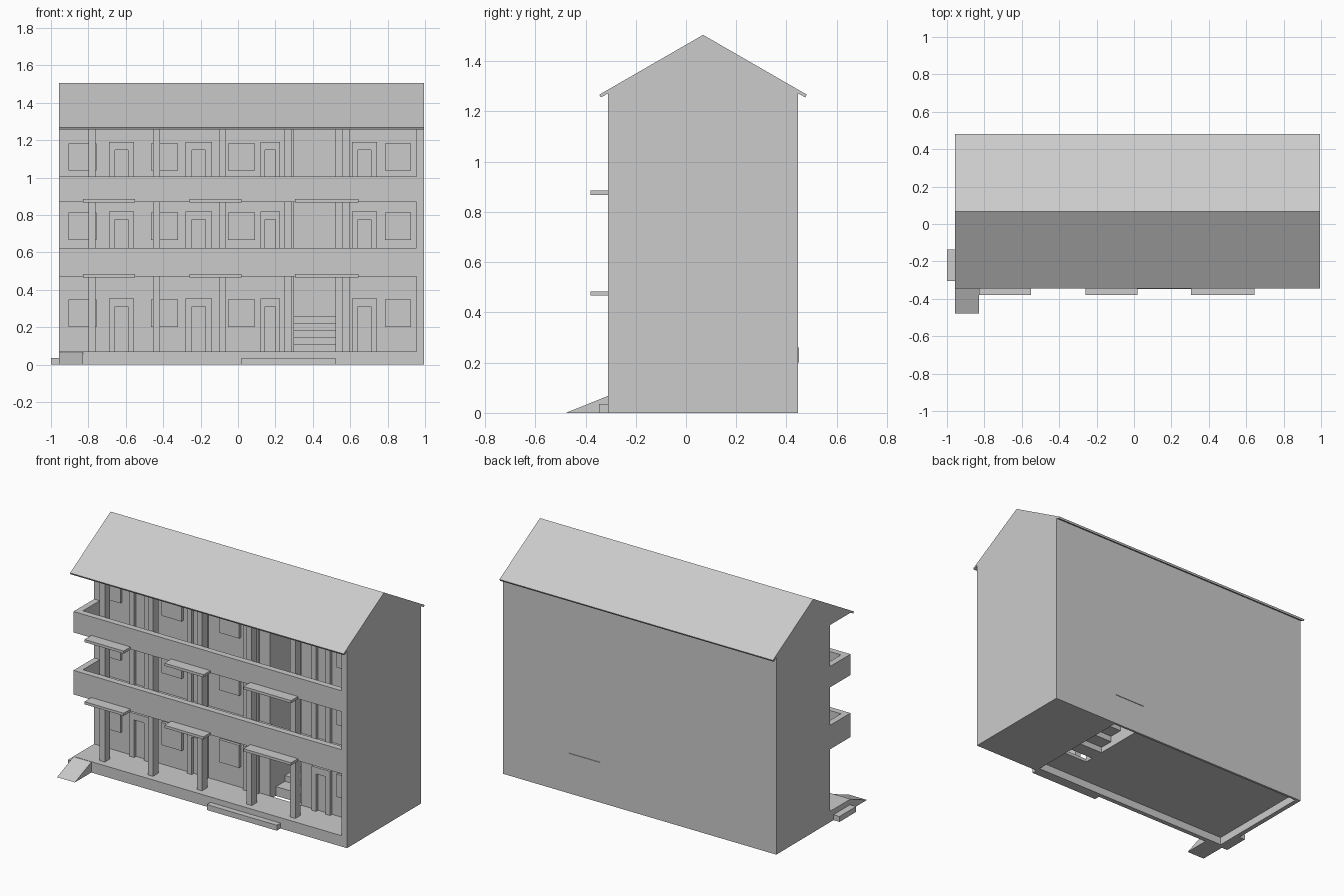
import bpy

if "Cube" in bpy.data.objects:
    bpy.data.objects.remove(bpy.data.objects["Cube"])


def mesh(name, verts, faces):
    me = bpy.data.meshes.new(name)
    me.from_pydata(verts, [], faces)
    me.update()
    ob = bpy.data.objects.new(name, me)
    bpy.context.collection.objects.link(ob)
    return ob


def prism(name, profile, x0, x1):
    """Extrude a (y, z) profile, listed anticlockwise seen from +x, along x."""
    n = len(profile)
    verts = [(x, y, z) for x in (x0, x1) for y, z in profile]
    faces = [tuple(range(n - 1, -1, -1)), tuple(range(n, 2 * n))]
    faces += [(i, (i + 1) % n, n + (i + 1) % n, n + i) for i in range(n)]
    return mesh(name, verts, faces)


def box(name, x0, x1, y0, y1, z0, z1):
    return prism(name, [(y0, z0), (y1, z0), (y1, z1), (y0, z1)], x0, x1)


LEFT, RIGHT, INNER = -0.957, 0.995, 0.955
FRONT, WALL, BACK = -0.31, -0.10, 0.446
STAIR0, STAIR1 = 0.30, 0.52
TOP = 1.272
FLOORS = (0.07, 0.535, 0.905)
CEILINGS = (0.47, 0.87, TOP)

# Main blocks either side of the stairwell, and the end wall
box("left_rooms", LEFT, STAIR0, WALL, BACK - 0.015, 0.05, TOP)
box("right_rooms", STAIR1, INNER, WALL, BACK, 0, TOP)
box("end_wall", INNER, RIGHT, FRONT, BACK, 0, TOP)
box("back_wall", LEFT, STAIR1, BACK - 0.015, BACK, 0, TOP)
box("left_skirt", LEFT, LEFT + 0.03, FRONT, BACK - 0.015, 0, 0.05)

# Ground gallery floor with hollow underside
box("gallery_floor", LEFT, STAIR1, FRONT, WALL, 0.05, 0.07)
box("gallery_skirt", LEFT, STAIR1, FRONT, FRONT + 0.03, 0, 0.05)
box("gallery_base_right", STAIR1, INNER, FRONT, WALL, 0, 0.07)

# Roof with thin eaves
prism("roof", [(0.068, 1.505), (-0.345, 1.267), (-0.339, 1.256), (FRONT, TOP),
               (BACK, TOP), (0.475, 1.256), (0.481, 1.267)], LEFT, RIGHT)

# Balcony slabs and parapets
for bottom, floor, rim in ((0.47, 0.535, 0.625), (0.87, 0.905, 1.005)):
    box("balcony_slab", LEFT, INNER, FRONT, WALL, bottom, floor)
    box("front_parapet", LEFT, INNER, FRONT, FRONT + 0.04, floor, rim)
    box("side_parapet", LEFT, LEFT + 0.04, FRONT + 0.04, WALL, floor, rim)

# Small canopies on the balcony fronts
for z in (0.467, 0.868):
    for x0, x1 in ((-0.83, -0.55), (-0.26, 0.02), (0.305, 0.645)):
        box("canopy", x0, x1, -0.38, FRONT, z, z + 0.017)

# Columns, doors and windows on every storey
columns = [(-0.80, -0.762), (-0.455, -0.418), (-0.102, -0.068),
           (0.248, 0.287), (0.56, 0.598)]
doors = [(-0.69, -0.555), (-0.28, -0.14), (0.12, 0.225), (0.61, 0.742)]
windows = [(-0.905, -0.757), (-0.465, -0.32), (-0.053, 0.09), (0.785, 0.925)]
for floor, ceiling in zip(FLOORS, CEILINGS):
    for x0, x1 in columns:
        box("column", x0, x1, -0.27, -0.215, floor, ceiling)
    head = floor + 0.285
    for x0, x1 in doors:
        t = (x1 - x0) * 0.24
        box("door_jamb_left", x0, x0 + t, WALL - 0.02, WALL, floor, head)
        box("door_jamb_right", x1 - t, x1, WALL - 0.02, WALL, floor, head)
        box("door_lintel", x0 + t, x1 - t, WALL - 0.02, WALL, head - 0.043, head)
    for x0, x1 in windows:
        box("window", x0, x1, WALL - 0.018, WALL, floor + 0.132, floor + 0.278)

# Stair flight running back through the stairwell
for i in range(5):
    z = 0.108 + i * 0.038
    y = -0.04 + i * 0.09
    box("stair_tread", STAIR0, STAIR1, y, 0.45 if i == 4 else y + 0.09, z - 0.06, z)

# Entrance steps and ramp
box("front_step", 0.02, 0.52, -0.347, FRONT, 0, 0.035)
box("side_step", -1.0, LEFT, -0.305, -0.137, 0, 0.035)
prism("ramp", [(-0.478, 0), (FRONT, 0), (FRONT, 0.068)], LEFT, -0.83)
